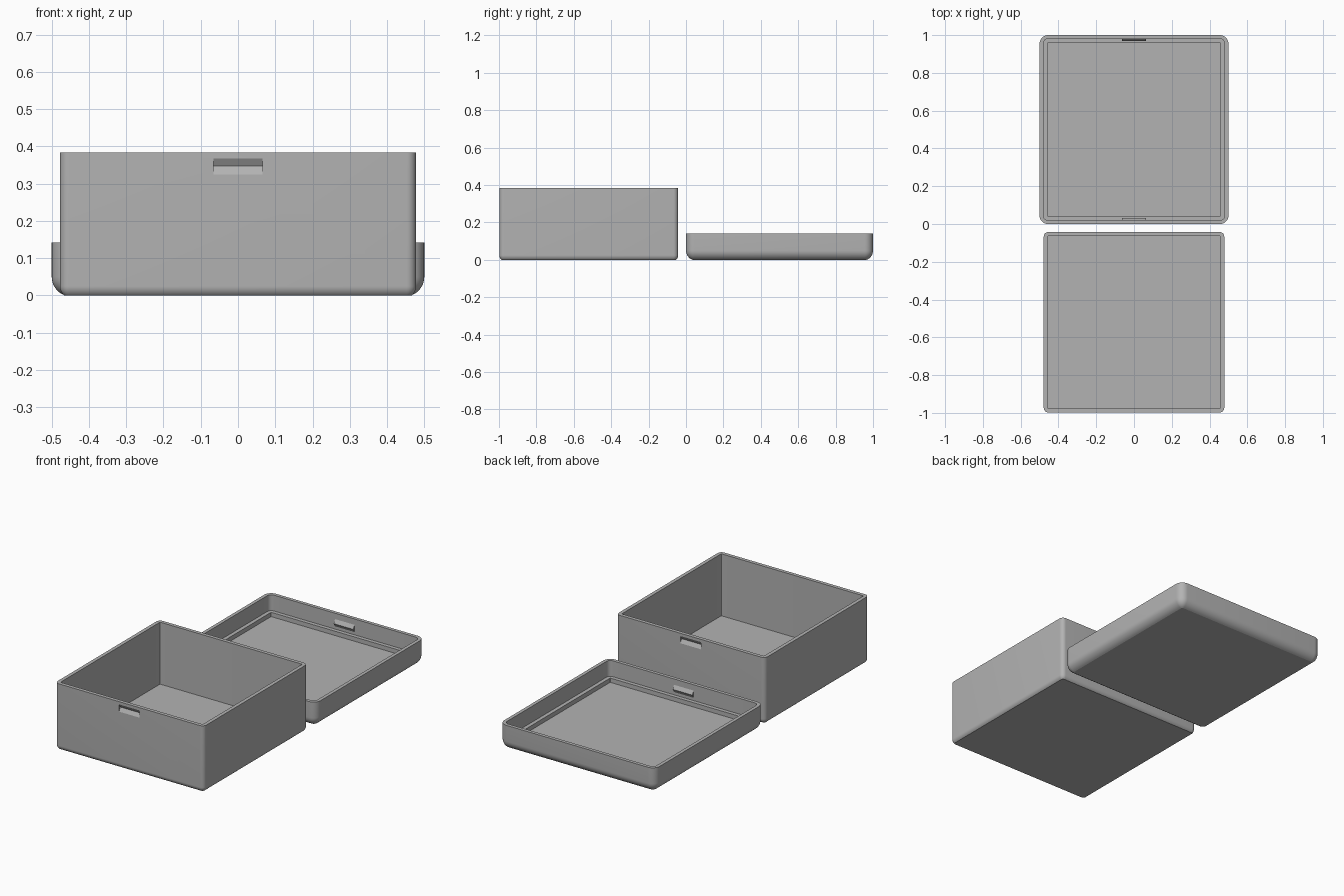
import bpy
import bmesh
from math import sin, cos, radians, pi

old = bpy.data.objects.get("Cube")
if old:
    bpy.data.objects.remove(old, do_unlink=True)

GREY = (0.45, 0.45, 0.45, 1)
mat = bpy.data.materials.new("Plain grey")
mat.use_nodes = True
mat.diffuse_color = GREY
mat.node_tree.nodes["Principled BSDF"].inputs["Base Color"].default_value = GREY


def make_object(name, bm):
    bmesh.ops.recalc_face_normals(bm, faces=bm.faces)
    mesh = bpy.data.meshes.new(name)
    bm.to_mesh(mesh)
    bm.free()
    mesh.materials.append(mat)
    obj = bpy.data.objects.new(name, mesh)
    bpy.context.collection.objects.link(obj)
    return obj


def ring(bm, half_x, half_y, cy, radius, z, segs=8):
    """Rounded rectangle of vertices at height z."""
    verts = []
    for q, (sx, sy) in enumerate([(1, 1), (-1, 1), (-1, -1), (1, -1)]):
        for i in range(segs + 1):
            a = (q + i / segs) * pi / 2
            verts.append(bm.verts.new((sx * (half_x - radius) + radius * cos(a),
                                       cy + sy * (half_y - radius) + radius * sin(a), z)))
    return verts


def tray(name, half_x, half_y, cy, radius, section):
    """Loft rings along a wall section of (inset, height) pairs, capping both ends."""
    bm = bmesh.new()
    rings = [ring(bm, half_x - d, half_y - d, cy, radius - d, z) for d, z in section]
    for a, b in zip(rings, rings[1:]):
        for i in range(len(a)):
            j = (i + 1) % len(a)
            bm.faces.new((a[i], a[j], b[j], b[i]))
    bm.faces.new(rings[0])
    bm.faces.new(rings[-1])
    return make_object(name, bm)


def bottom_round(r, start, steps=8):
    """Rounded lower edge that meets the flat base at an angle."""
    angles = [radians(start + (90 - start) * i / steps) for i in range(steps + 1)]
    return [(r * (1 - sin(t)), r * (cos(angles[0]) - cos(t))) for t in angles]


def wedge(name, half_width, profile):
    """Prism along x from a (y, z) profile."""
    bm = bmesh.new()
    ends = [[bm.verts.new((x, y, z)) for y, z in profile] for x in (-half_width, half_width)]
    for end in ends:
        bm.faces.new(end)
    for i in range(len(profile)):
        j = (i + 1) % len(profile)
        bm.faces.new((ends[0][i], ends[0][j], ends[1][j], ends[1][i]))
    return make_object(name, bm)


def smooth(obj):
    bpy.ops.object.select_all(action='DESELECT')
    obj.select_set(True)
    bpy.context.view_layer.objects.active = obj
    bpy.ops.object.shade_smooth_by_angle(angle=radians(17))


# Deep box with thin walls
BOX_Y, BOX_HALF, BOX_TOP = -0.52, 0.478, 0.383
box = tray("box", BOX_HALF, BOX_HALF, BOX_Y, 0.025,
           bottom_round(0.032, 39) + [(0, BOX_TOP), (0.021, BOX_TOP), (0.021, 0.023)])

# Snap notches cut in the front and back of the box
for side in (-1, 1):
    wall = BOX_Y + side * BOX_HALF
    cutter = wedge("notch_cutter", 0.066,
                   [(wall + side * 0.01, 0.307), (wall + side * 0.01, 0.367),
                    (wall, 0.367), (wall - side * 0.012, 0.347), (wall, 0.325)])
    cutter.hide_render = True
    mod = box.modifiers.new("notch", 'BOOLEAN')
    mod.operation = 'DIFFERENCE'
    mod.solver = 'EXACT'
    mod.object = cutter
    bpy.context.view_layer.objects.active = box
    bpy.ops.object.modifier_apply(modifier=mod.name)
    bpy.data.objects.remove(cutter, do_unlink=True)
smooth(box)

# Shallow lid lying upside down, with a ledge inside for the box rim
LID_Y, LID_HALF, LID_TOP, LEDGE = 0.5, 0.5, 0.142, 0.05
lid = tray("lid", LID_HALF, LID_HALF, LID_Y, 0.045,
           bottom_round(0.053, 20) + [(0, LID_TOP), (0.02, LID_TOP), (0.02, LEDGE),
                                      (0.042, LEDGE), (0.042, 0.025)])
smooth(lid)

# Snap ridges on the inner front and back walls of the lid
for side, name in ((-1, "front_snap_ridge"), (1, "back_snap_ridge")):
    wall = LID_Y + side * (LID_HALF - 0.02)
    wedge(name, 0.063, [(wall + side * 0.005, 0.066), (wall, 0.066),
                        (wall - side * 0.012, 0.086), (wall, 0.108),
                        (wall + side * 0.005, 0.108)])
